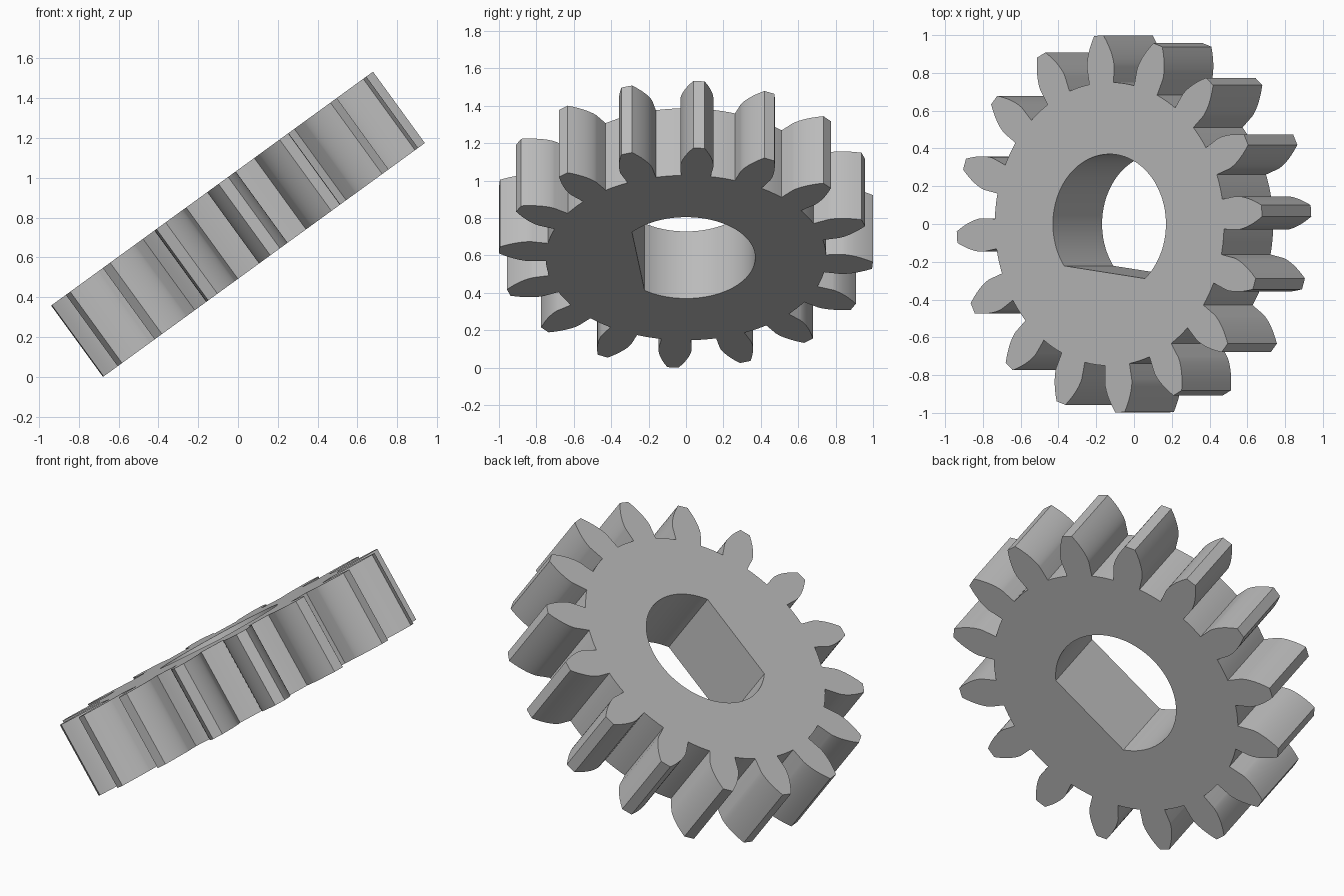
import bpy, bmesh, math
from mathutils import Matrix, Vector

cube = bpy.data.objects.get("Cube")
if cube:
    bpy.data.objects.remove(cube, do_unlink=True)

TEETH = 16
TIP, ROOT, PITCH = 1.0, 0.75, 0.889
PRESSURE = math.radians(20)
BASE = PITCH * math.cos(PRESSURE)
THICK = 0.443
PHASE = math.radians(4)
BORE = 0.37
TILT = math.radians(-36)


def polar(r, a):
    return Vector((r * math.cos(a), r * math.sin(a), 0))


def half_angle(r):
    """Half the angular width of a tooth at radius r (involute flank)."""
    a = math.acos(min(1, BASE / max(r, BASE)))
    inv = math.tan(PRESSURE) - PRESSURE
    return math.pi / (2 * TEETH) - 0.007 + inv - (math.tan(a) - a)


# Outer outline: radial foot, involute flank and flat tip on each tooth
radii = [ROOT] + [BASE + (TIP - BASE) * (i / 8) ** 1.4 for i in range(9)]
flank = [(r, half_angle(r)) for r in radii]
step = 2 * math.pi / TEETH
outline = []
for k in range(TEETH):
    mid = PHASE + k * step
    outline += [polar(r, mid - h) for r, h in flank]
    outline += [polar(r, mid + h) for r, h in reversed(flank)]
    foot = flank[0][1]
    gap = step - 2 * foot
    outline += [polar(ROOT, mid + foot + gap * j / 4) for j in range(1, 4)]

# D-shaped bore outline: an arc closed by a flat, centred under a tooth gap
flat_mid = PHASE - step / 2 - math.pi / 2
flat_half = math.radians(46)
sweep = 2 * math.pi - 2 * flat_half
bore = [polar(BORE, flat_mid + flat_half + sweep * i / 64) for i in range(65)]


def loop(bm, points):
    verts = [bm.verts.new(p) for p in points]
    return [bm.edges.new((verts[i - 1], verts[i])) for i in range(len(verts))]


# Fill the face between both outlines, then extrude it to full thickness
bm = bmesh.new()
edges = loop(bm, outline) + loop(bm, bore)
bmesh.ops.triangle_fill(bm, edges=edges, use_beauty=True, use_dissolve=False)
side = bmesh.ops.extrude_face_region(bm, geom=bm.faces[:], use_keep_orig=True)
moved = [g for g in side["geom"] if isinstance(g, bmesh.types.BMVert)]
bmesh.ops.translate(bm, verts=moved, vec=(0, 0, THICK))
bmesh.ops.recalc_face_normals(bm, faces=bm.faces)

# Tilt the gear and rest its lowest tooth on the ground
bmesh.ops.translate(bm, verts=bm.verts, vec=(0, 0, -THICK / 2))
bmesh.ops.transform(bm, matrix=Matrix.Rotation(TILT, 4, "Y"), verts=bm.verts)
low = min(v.co.z for v in bm.verts)
bmesh.ops.translate(bm, verts=bm.verts, vec=(0, 0, -low))

mesh = bpy.data.meshes.new("spur_gear")
bm.to_mesh(mesh)
bm.free()
gear = bpy.data.objects.new("spur_gear", mesh)
bpy.context.collection.objects.link(gear)

# Plain grey metal
grey = bpy.data.materials.new("plain_grey")
grey.use_nodes = True
grey.diffuse_color = (0.5, 0.5, 0.5, 1)
grey.node_tree.nodes["Principled BSDF"].inputs["Base Color"].default_value = (0.5, 0.5, 0.5, 1)
mesh.materials.append(grey)

# Smooth flanks, sharp tips and rims
bpy.ops.object.select_all(action="DESELECT")
gear.select_set(True)
bpy.context.view_layer.objects.active = gear
bpy.ops.object.shade_smooth_by_angle(angle=math.radians(25))
